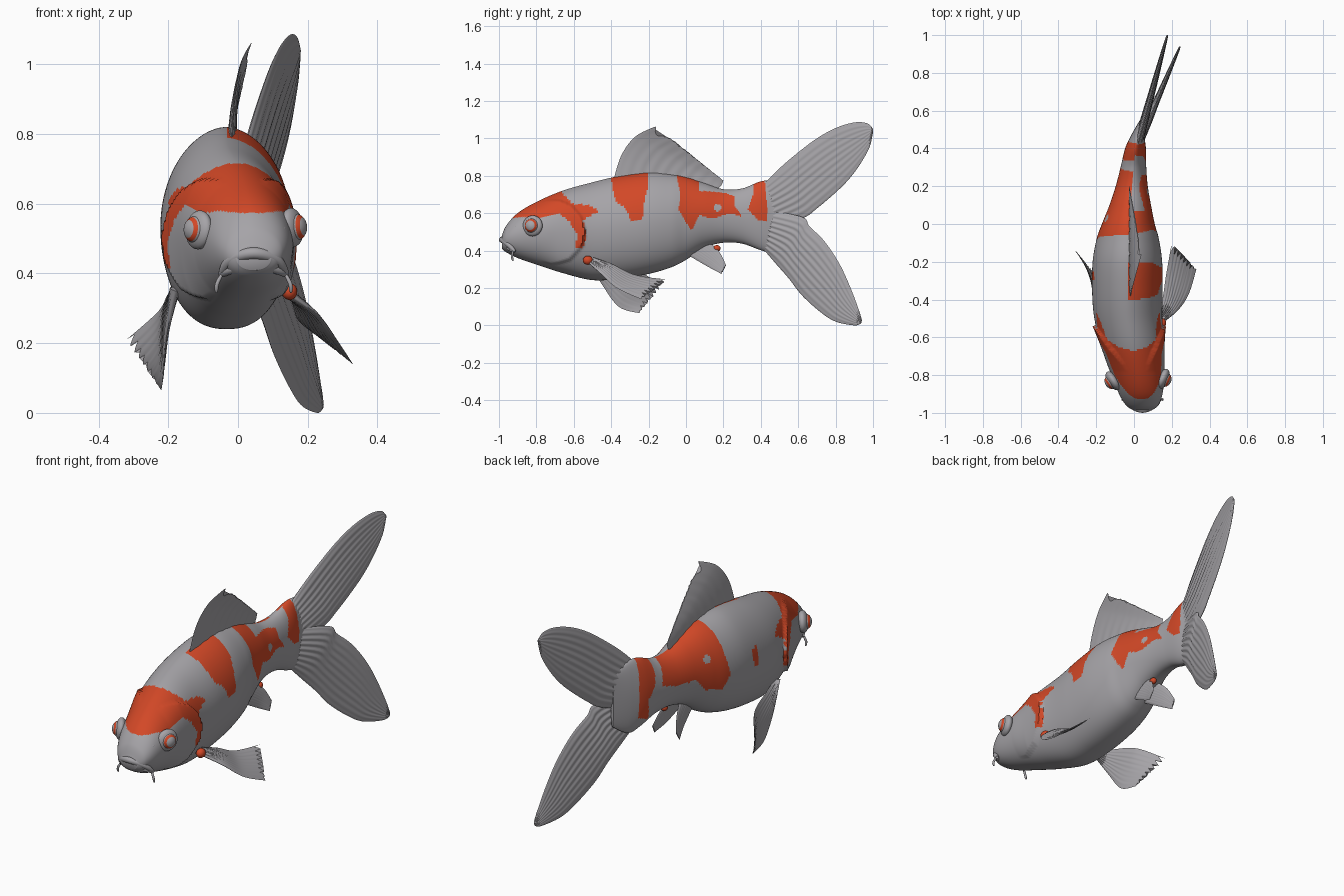
import bpy, bmesh, math
from mathutils import Vector

if "Cube" in bpy.data.objects:
    bpy.data.objects.remove(bpy.data.objects["Cube"])


def material(name, rgb):
    mat = bpy.data.materials.new(name)
    mat.use_nodes = True
    mat.diffuse_color = (*rgb, 1)
    mat.node_tree.nodes["Principled BSDF"].inputs["Base Color"].default_value = (*rgb, 1)
    return mat


GREY = material("pearl grey", (0.38, 0.37, 0.39))
ORANGE = material("koi orange", (0.65, 0.065, 0.02))


def spline(points, t):
    """Smooth curve through points of any dimension, t from 0 to 1."""
    last = len(points) - 1
    s = min(max(t, 0), 1) * last
    i = min(int(s), last - 1)
    f = s - i
    a, b, c, d = (points[min(max(i + k, 0), last)] for k in (-1, 0, 1, 2))
    return [q + f / 2 * (r - p + f * (2 * p - 5 * q + 4 * r - w + f * (3 * (q - r) + w - p)))
            for p, q, r, w in zip(a, b, c, d)]


def finish(obj, mats, angle=50):
    for mat in mats:
        obj.data.materials.append(mat)
    bm = bmesh.new()
    bm.from_mesh(obj.data)
    bmesh.ops.recalc_face_normals(bm, faces=bm.faces)
    bm.to_mesh(obj.data)
    bm.free()
    bpy.ops.object.select_all(action="DESELECT")
    obj.select_set(True)
    bpy.context.view_layer.objects.active = obj
    bpy.ops.object.shade_smooth_by_angle(angle=math.radians(angle))
    return obj


def loft(name, rings, mats, paint=None):
    """Skin closed rings of equal size and cap both ends."""
    n = len(rings[0])
    verts = [p for ring in rings for p in ring]
    faces = [(i * n + j, i * n + (j + 1) % n, (i + 1) * n + (j + 1) % n, (i + 1) * n + j)
             for i in range(len(rings) - 1) for j in range(n)]
    faces += [tuple(range(n)), tuple(range(len(verts) - n, len(verts)))]
    mesh = bpy.data.meshes.new(name)
    mesh.from_pydata(verts, [], faces)
    if paint:
        for face in mesh.polygons:
            face.material_index = paint(face.center, face.index % n < n / 2)
    obj = bpy.data.objects.new(name, mesh)
    bpy.context.collection.objects.link(obj)
    return finish(obj, mats)


# Body stations: y, centre x, half width, bottom z, top z
STATIONS = [
    (-.985, .045, .05, .41, .48), (-.96, .043, .085, .39, .535), (-.9, .036, .115, .36, .6),
    (-.8, .02, .14, .325, .66), (-.66, -.005, .165, .28, .72), (-.5, -.03, .18, .242, .765),
    (-.35, -.035, .187, .25, .8), (-.2, -.035, .184, .275, .82), (-.08, -.033, .165, .31, .81),
    (0, -.03, .14, .35, .795), (.1, -.02, .11, .415, .76), (.2, -.012, .085, .442, .728),
    (.3, -.003, .068, .437, .732), (.4, .008, .055, .402, .77), (.47, .02, .035, .39, .77),
    (.56, .045, .008, .45, .72)]

# Orange patches as side outlines (y, z)
HEAD = [(-.95, .57), (-.95, .9), (-.68, .9), (-.68, .73), (-.61, .65), (-.52, .645), (-.47, .61),
        (-.55, .56), (-.53, .48), (-.55, .41), (-.59, .42), (-.58, .48), (-.62, .55),
        (-.68, .6), (-.78, .57), (-.88, .58)]
LEFT = [HEAD,
        [(-.42, .9), (-.2, .9), (-.2, .75), (-.22, .67), (-.235, .56), (-.29, .56),
         (-.34, .64), (-.37, .66), (-.39, .72)],
        [(-.07, .9), (.06, .9), (.07, .72), (.2, .71), (.26, .69), (.26, .64), (.3, .58),
         (.24, .6), (.14, .57), (.07, .59), (.03, .51), (0, .55), (-.04, .62), (-.03, .7)],
        [(.36, .7), (.37, .9), (.41, .9), (.435, .62), (.43, .555), (.39, .56), (.33, .62)]]
RIGHT = [HEAD,
         [(-.05, .9), (.25, .9), (.3, .6), (.2, .57), (.1, .57), (.04, .5), (-.05, .48),
          (-.09, .55), (-.07, .65)],
         [(-.3, .52), (-.26, .54), (-.25, .62), (-.3, .63)],
         [(.33, .9), (.42, .9), (.44, .6), (.44, .47), (.37, .44), (.39, .55), (.34, .63)]]


def inside(poly, y, z):
    hit = False
    for (y1, z1), (y2, z2) in zip(poly, poly[1:] + poly[:1]):
        if (z1 > z) != (z2 > z) and y < y1 + (z - z1) * (y2 - y1) / (z2 - z1):
            hit = not hit
    return hit


def koi_paint(c, left):
    hole = math.hypot(c.y - (.17 if left else .03), c.z - (.63 if left else .66)) < .02
    return int(not hole and any(inside(p, c.y, c.z) for p in (LEFT if left else RIGHT)))


def body_ring(t, count=112):
    y, cx, hw, zb, zt = spline(STATIONS, t)
    ring = []
    for j in range(count):
        a = math.tau * (j + .5) / count
        s, c = math.sin(a), math.cos(a)
        x = math.copysign(abs(s) ** (1.1 if c > 0 else .85), s) * hw
        z = (zb + zt) / 2 + c * (zt - zb) / 2
        # Raised gill cover ending in a step
        r = math.hypot(y + .71, z - .5) / .17
        if r < 1 and y > -.78:
            x += math.copysign(.018 * r * r * min(1, (y + .78) / .1), x)
        ring.append((cx + x, y, z))
    return ring


loft("body", [body_ring(i / 260) for i in range(261)], [GREY, ORANGE], koi_paint)


def fin(name, lead, trail, thick, tip=lambda v: 1, steps=36, across=48):
    """Tapered blade between a leading and a trailing edge, with a shaped tip."""
    edge = lambda pts, u: Vector(spline(pts, u))
    rings = []
    for i in range(steps + 1):
        u = i / steps
        span = edge(trail, min(u, .9)) - edge(lead, min(u, .9))
        grow = edge(lead, u) + edge(trail, u) - edge(lead, u - .05) - edge(trail, u - .05)
        if i == 0:
            grow = edge(lead, .05) + edge(trail, .05) - edge(lead, 0) - edge(trail, 0)
        normal = span.cross(grow).normalized()
        ring = []
        for k in range(2 * across):
            v = 1 - abs(k / across - 1)
            w = u * tip(v)
            half = thick * (1 - .85 * u) * math.sqrt(max(0, 4 * v * (1 - v)))
            half *= 1 + .15 * math.cos(v * math.tau * 9)
            p = edge(lead, w).lerp(edge(trail, w), v)
            ring.append(p + normal * (half if k < across else -half))
        rings.append(ring)
    return loft(name, rings, [GREY])


def ragged(depth, teeth):
    return lambda v: 1 - depth * (v * teeth % 1) * min(1, 4 * v)


# Tail lobes, swept towards the left
upper = lambda pts: [(.02 + .27 * (y - .42), y, z) for y, z in pts]
lower = lambda pts: [(.02 + .43 * (y - .42), y, z) for y, z in pts]
fin("tail_upper_lobe",
    upper([(.42, .76), (.5, .84), (.6, .925), (.7, 1), (.8, 1.055), (.9, 1.085), (.97, 1.08), (1, 1.05)]),
    upper([(.42, .5), (.62, .57), (.7, .625), (.8, .71), (.87, .78), (.93, .86), (.98, .95), (1, 1.03)]),
    .022)
fin("tail_lower_lobe",
    lower([(.42, .4), (.48, .33), (.55, .25), (.62, .16), (.72, .07), (.8, .02), (.9, 0), (.935, .01)]),
    lower([(.42, .62), (.62, .58), (.66, .53), (.74, .45), (.82, .33), (.88, .2), (.925, .08), (.94, .03)]),
    .022)

# Dorsal fin
fin("dorsal_fin",
    [(-.02, -.39, .77), (-.01, -.345, .91), (.01, -.27, 1.01), (.04, -.16, 1.065)],
    [(-.015, .15, .71), (-.02, .17, .73), (-.025, .19, .75), (-.025, .2, .775)], .014,
    lambda v: ragged(.05, 14)(v) - .13 * math.exp(-((v - .1) / .07) ** 2))

# Pectoral fins, each in its own pose
fin("left_pectoral_fin",
    [(.13, -.54, .35), (.23, -.46, .28), (.29, -.37, .2), (.33, -.24, .14)],
    [(.12, -.5, .36), (.15, -.4, .33), (.17, -.27, .27), (.2, -.1, .245)], .014, ragged(.12, 8))
fin("right_pectoral_fin",
    [(-.18, -.53, .35), (-.205, -.45, .22), (-.215, -.36, .1), (-.22, -.25, .065)],
    [(-.18, -.5, .36), (-.2, -.4, .34), (-.23, -.25, .29), (-.32, -.13, .21)], .014, ragged(.12, 8))

# Small lower fins as a mirrored pair
for side, label in ((1, "left"), (-1, "right")):
    place = lambda pts: [(-.02 + side * x, y, z) for x, y, z in pts]
    fin(label + "_pelvic_fin",
        place([(.03, .02, .37), (.05, .12, .312), (.075, .19, .275)]),
        place([(.03, .13, .44), (.05, .18, .39), (.07, .215, .32)]), .01, ragged(.08, 4), 16, 24)


def ball(name, centre, scale, axis=(0, 0, 1), ring=None, mat=GREY):
    """Ellipsoid with its pole on axis; ring gives an orange band in degrees."""
    bpy.ops.mesh.primitive_uv_sphere_add(segments=32, ring_count=36, radius=1, location=centre)
    obj = bpy.context.object
    obj.name = name
    if ring:
        for face in obj.data.polygons:
            angle = math.degrees(math.acos(face.center.normalized().z))
            face.material_index = int(ring[0] < angle < ring[1])
    obj.scale = scale
    obj.rotation_euler = Vector(axis).to_track_quat("Z", "Y").to_euler()
    return finish(obj, [mat, ORANGE])


def tube(name, points, radius):
    curve = bpy.data.curves.new(name, "CURVE")
    curve.dimensions = "3D"
    curve.bevel_depth, curve.bevel_resolution, curve.use_fill_caps = radius, 4, True
    path = curve.splines.new("POLY")
    path.points.add(24)
    for i, p in enumerate(path.points):
        p.co = (*spline(points, i / 24), 1)
        p.radius = 1 - .6 * abs(i / 12 - 1) ** 3
    obj = bpy.data.objects.new(name, curve)
    bpy.context.collection.objects.link(obj)
    bpy.ops.object.select_all(action="DESELECT")
    obj.select_set(True)
    bpy.context.view_layer.objects.active = obj
    bpy.ops.object.convert(target="MESH")
    finish(bpy.context.object, [GREY])


# Face: eyes in sockets, nostrils, barbels
for side, label, eye in ((1, "left", (.155, -.82, .532)), (-1, "right", (-.112, -.83, .525))):
    axis = (side * .85, -.35 if side > 0 else -.55, .08)
    ball(label + "_eye_socket", eye, (.056, .056, .028), axis)
    ball(label + "_eye", Vector(eye) + Vector(axis) * .008, (.04, .04, .036), axis, (42, 62))
    ball(label + "_nostril", (.042 + side * .083, -.905, .527), (.013, .012, .01))
    tube(label + "_barbel", [(.045 + side * .09, -.925, .4), (.045 + side * .105, -.93, .37),
                             (.045 + side * .107, -.925, .345)], .006)

# Downturned lips
for label, y, z, radius in (("upper_lip", -.983, .458, .017), ("lower_lip", -.968, .43, .015)):
    tube(label, [(-.05, -.915, .395), (-.02, y + .025, z - .018), (.045, y, z),
                 (.11, y + .025, z - .018), (.14, -.915, .395)], radius)

# Orange fin roots
ball("left_pectoral_root", (.148, -.525, .348), (.022, .026, .024), mat=ORANGE)
ball("left_pelvic_root", (.012, .165, .412), (.016, .02, .017), mat=ORANGE)
